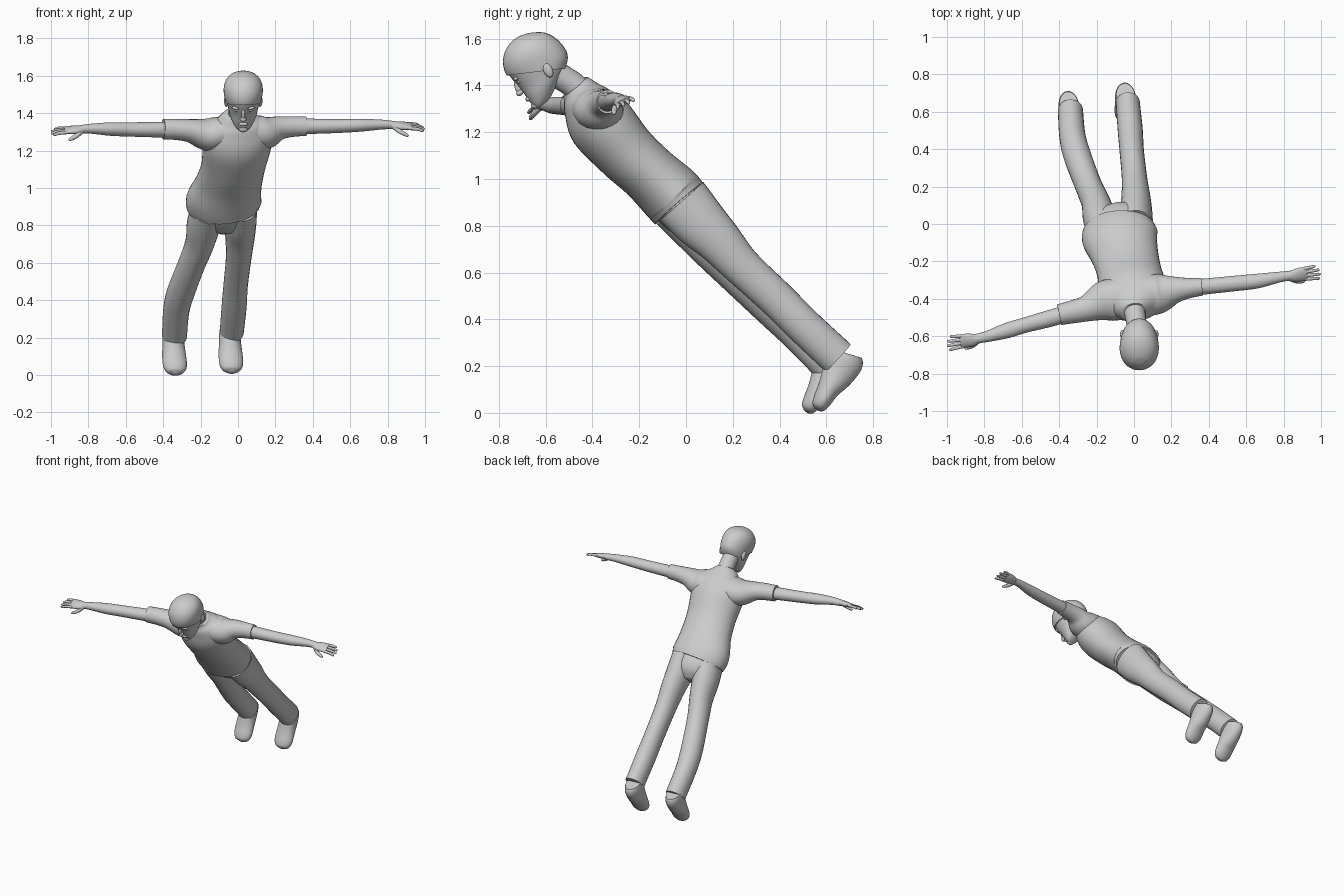
import bpy, bmesh, math
from mathutils import Vector, Matrix

grey = bpy.data.materials.new("light_grey")
grey.diffuse_color = (0.6, 0.6, 0.6, 1)


def finish(name, bm, angle=50):
    bmesh.ops.recalc_face_normals(bm, faces=bm.faces)
    me = bpy.data.meshes.new(name)
    bm.to_mesh(me)
    bm.free()
    me.materials.append(grey)
    ob = bpy.data.objects.new(name, me)
    bpy.context.collection.objects.link(ob)
    bpy.ops.object.select_all(action='DESELECT')
    bpy.context.view_layer.objects.active = ob
    ob.select_set(True)
    bpy.ops.object.shade_smooth_by_angle(angle=math.radians(angle))
    return ob


def spline(rows, steps):
    """Smooth curve through rows of numbers."""
    p = [Vector(r) for r in rows]
    p = [2 * p[0] - p[1]] + p + [2 * p[-1] - p[-2]]
    out = []
    for i in range(1, len(p) - 2):
        a, b, c, d = p[i - 1:i + 3]
        for k in range(steps):
            t = k / steps
            out.append(0.5 * (2 * b + (c - a) * t + (2 * a - 5 * b + 4 * c - d) * t * t
                              + (3 * b - a - 3 * c + d) * t ** 3))
    return out + [p[-2]]


def loft(name, rows, side=(1, 0.12, 0), sides=24, steps=5, build=True):
    """Elliptical tube; each row is x, y, z, half width along side, half depth."""
    s = spline(rows, steps)
    c = [Vector(r[:3]) for r in s]
    bm = bmesh.new()
    rings = []
    for i, r in enumerate(s):
        t = (c[min(i + 1, len(c) - 1)] - c[max(i - 1, 0)]).normalized()
        u = Vector(side)
        u = (u - t * u.dot(t)).normalized()
        v = t.cross(u)
        w, d = max(r[3], 0.001), max(r[4], 0.001)
        rings.append([bm.verts.new(c[i] + u * w * math.cos(a) + v * d * math.sin(a))
                      for a in (2 * math.pi * k / sides for k in range(sides))])
    for p, q in zip(rings, rings[1:]):
        for k in range(sides):
            j = (k + 1) % sides
            bm.faces.new((p[k], p[j], q[j], q[k]))
    bm.faces.new(rings[0])
    bm.faces.new(rings[-1])
    return finish(name, bm) if build else bm


# Shirt body, hem to collar
loft("shirt", [
    (-.075, -.03, .895, .193, .135), (-.075, -.07, .94, .203, .136),
    (-.05, -.16, 1.025, .18, .127), (-.025, -.26, 1.118, .172, .132),
    (-.005, -.365, 1.24, .185, .142), (0, -.425, 1.325, .165, .108),
    (0, -.455, 1.37, .105, .08), (.003, -.475, 1.395, .068, .066)],
    side=(1, .15, 0), sides=36)
loft("neck", [(0, -.42, 1.34, .06, .06), (.005, -.48, 1.40, .056, .056),
              (.015, -.54, 1.44, .054, .056), (.025, -.6, 1.48, .055, .06)])

# Sleeves and bare arms
loft("left_sleeve", [
    (-.04, -.40, 1.305, .11, .085), (-.15, -.41, 1.285, .11, .09),
    (-.25, -.45, 1.305, .072, .064), (-.32, -.468, 1.313, .062, .057),
    (-.4, -.485, 1.315, .056, .055)], side=(-.2, 1, 0))
loft("right_sleeve", [
    (.04, -.39, 1.31, .11, .085), (.14, -.37, 1.295, .105, .09),
    (.22, -.352, 1.32, .072, .064), (.29, -.343, 1.328, .055, .055),
    (.365, -.335, 1.33, .047, .051)], side=(-.1, 1, 0))
loft("left_arm", [
    (-.33, -.47, 1.312, .045, .043), (-.45, -.505, 1.312, .045, .041),
    (-.58, -.54, 1.313, .041, .038), (-.68, -.57, 1.315, .041, .036),
    (-.78, -.6, 1.317, .03, .027), (-.85, -.615, 1.314, .025, .021)], side=(-.2, 1, 0))
loft("right_arm", [
    (.3, -.342, 1.33, .043, .043), (.42, -.33, 1.33, .042, .04),
    (.55, -.317, 1.332, .041, .037), (.66, -.305, 1.336, .039, .034),
    (.77, -.285, 1.339, .029, .026), (.84, -.275, 1.336, .025, .021)], side=(-.1, 1, 0))


# Hands: palm, four fingers and a lowered thumb
def hand(label, wrist, tip):
    w = Vector(wrist)
    o = (Vector(tip) - w).normalized()
    s = Vector((0, -.92, -.38))
    s = (s - o * s.dot(o)).normalized()
    n = Vector((0, 0, 1))

    def at(out, fwd, up, a, b):
        return (*(w + o * out + s * fwd + n * up), a, b)

    loft(label + "_palm", [at(-.01, 0, 0, .023, .02), at(.03, .003, 0, .035, .02),
                           at(.07, 0, 0, .04, .017), at(.1, 0, 0, .036, .012)], side=s, sides=16)
    for i, length in enumerate((.05, .068, .073, .066)):
        f = -.03 + .02 * i
        loft(f"{label}_finger_{i + 1}", [
            at(.085, f, 0, .01, .01), at(.1 + length * .5, f * 1.12, 0, .009, .009),
            at(.096 + length, f * 1.25, -.006, .007, .007),
            at(.1 + length, f * 1.27, -.007, .002, .002)], side=s, sides=10, steps=3)
    loft(label + "_thumb", [at(.01, .015, -.005, .013, .014), at(.04, .035, -.02, .013, .012),
                            at(.075, .043, -.033, .009, .009), at(.085, .044, -.036, .002, .002)],
         side=s, sides=12, steps=4)


hand("left_hand", (-.83, -.612, 1.315), (-1, -.64, 1.303))
hand("right_hand", (.825, -.278, 1.337), (1, -.255, 1.325))

# Trousers
loft("trouser_seat", [(-.075, -.06, .93, .17, .12), (-.075, 0, .87, .168, .118),
                      (-.08, .04, .825, .13, .1), (-.085, .07, .79, .05, .06)])
loft("left_trouser_leg", [
    (-.165, -.04, .885, .088, .115), (-.185, .035, .8, .089, .108),
    (-.205, .115, .705, .077, .096), (-.245, .21, .6, .072, .084),
    (-.305, .37, .445, .074, .08), (-.33, .475, .345, .07, .078),
    (-.34, .61, .21, .067, .079)])
loft("right_trouser_leg", [
    (.015, -.02, .905, .088, .125), (.012, .06, .815, .086, .115),
    (.01, .14, .735, .078, .1), (.003, .24, .625, .068, .084),
    (-.012, .39, .485, .065, .08), (-.02, .5, .375, .067, .079),
    (-.033, .65, .235, .064, .08)])


# Shoes, heel to toe
def shoe(label, x, dy, dz, splay):
    rows = [(0, .685, .255, .05, .07), (0, .674, .22, .056, .084), (.2, .645, .16, .06, .07),
            (.5, .608, .1, .065, .048), (.8, .583, .055, .063, .04),
            (.95, .567, .026, .046, .03), (1, .559, .014, .012, .012)]
    loft(label, [(x + splay * k, y + dy, z + dz, a, b) for k, y, z, a, b in rows], steps=6)


shoe("left_shoe", -.348, -.045, -.01, .015)
shoe("right_shoe", -.045, 0, 0, .012)

# Head frame: x sideways, y to the back of the head, z to the crown, pitched forward
HEAD = Matrix.Translation((.028, -.635, 1.475)) @ Matrix.Rotation(math.atan2(.6, .8), 4, 'X')

# Station height, front, back, half width
SKULL = [(-.143, .1, .05, .02), (-.132, .112, .02, .043), (-.09, .115, -.06, .07),
         (-.04, .114, -.125, .085), (.01, .117, -.138, .096), (.06, .117, -.13, .1),
         (.1, .1, -.107, .09), (.13, .07, -.065, .064), (.146, .035, -.025, .03),
         (.149, .012, -.002, .01)]


def skull(grow):
    rows = [(0, -(f + b) / 2, h, w * grow, (f - b) / 2 * grow) for h, f, b, w in SKULL]
    bm = bmesh.new()
    rings = []
    for r in spline(rows, 4):
        rings.append([bm.verts.new((r[3] * math.cos(a), r[1] + r[4] * math.sin(a), r[2] * grow))
                      for a in (2 * math.pi * k / 32 for k in range(32))])
    for p, q in zip(rings, rings[1:]):
        for k in range(32):
            j = (k + 1) % 32
            bm.faces.new((p[k], p[j], q[j], q[k]))
    bm.faces.new(rings[0])
    bm.faces.new(rings[-1])
    return bm


bm = skull(.98)
bm.transform(HEAD)
finish("head", bm)

# Hair cap, cut from fringe down to nape
bm = skull(1.05)
bmesh.ops.bisect_plane(bm, geom=bm.verts[:] + bm.edges[:] + bm.faces[:],
                       plane_co=(0, -.12, .05), plane_no=(0, .5, .87), clear_inner=True)
bmesh.ops.holes_fill(bm, edges=[e for e in bm.edges if e.is_boundary])
bm.transform(HEAD)
finish("hair", bm)


def blob(name, loc, size, tilt=0):
    bm = bmesh.new()
    bmesh.ops.create_uvsphere(bm, u_segments=14, v_segments=10, radius=1)
    bm.transform(HEAD @ Matrix.Translation(loc) @ Matrix.Rotation(tilt, 4, 'X')
                 @ Matrix.Diagonal((*size, 1)))
    finish(name, bm)


# Face details
blob("nose_bridge", (0, -.117, -.018), (.011, .014, .034), -.3)
blob("nose_tip", (0, -.124, -.04), (.017, .017, .013))
blob("lips", (0, -.112, -.083), (.025, .011, .011))
blob("chin", (0, -.103, -.122), (.026, .018, .018))
for label, sx in (("left", -1), ("right", 1)):
    blob(label + "_brow", (sx * .036, -.101, .018), (.026, .012, .008))
    blob(label + "_eye", (sx * .036, -.099, -.001), (.015, .008, .007))
    blob(label + "_ear", (sx * .09, .03, -.035), (.013, .02, .033), -.2)
